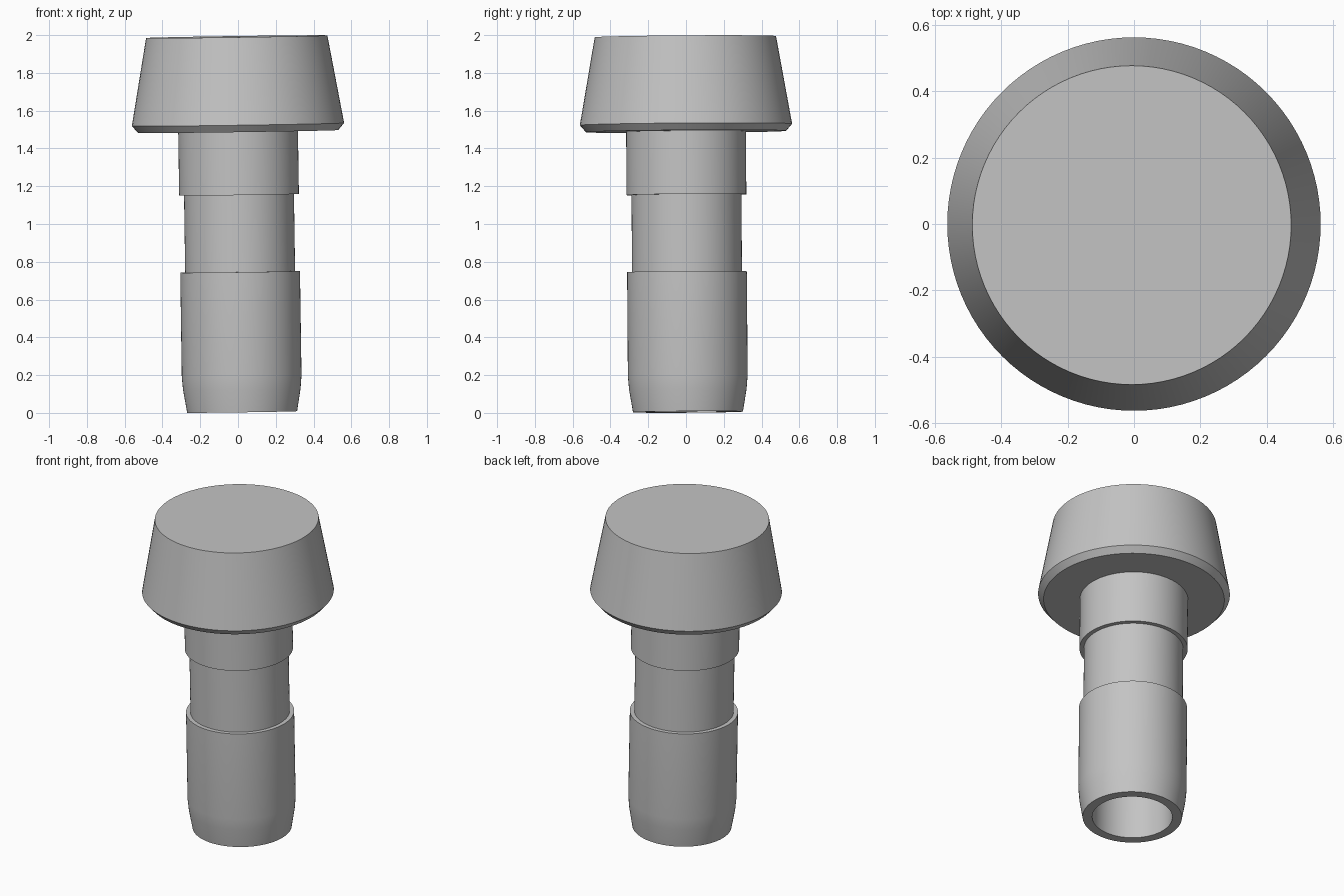
import bpy, bmesh, math
from mathutils import Vector

cube = bpy.data.objects.get("Cube")
if cube:
    bpy.data.objects.remove(cube, do_unlink=True)

# Single grey material
grey = bpy.data.materials.new("plain grey")
grey.use_nodes = True
colour = (0.55, 0.55, 0.55, 1)
grey.diffuse_color = colour
grey.node_tree.nodes["Principled BSDF"].inputs["Base Color"].default_value = colour

SIDES = 96
# Slightly leaning axis
AXIS = Vector((-0.0145, -0.007, 1)).normalized()
LEAN = Vector((0, 0, 1)).rotation_difference(AXIS)


def lathe(name, profile):
    """Revolve (radius, height) points; zero radius closes the surface."""
    bm = bmesh.new()
    verts = [bm.verts.new((r, 0, z)) for r, z in profile]
    edges = [bm.edges.new(pair) for pair in zip(verts, verts[1:])]
    bmesh.ops.spin(bm, geom=verts + edges, cent=(0, 0, 0), axis=(0, 0, 1),
                   angle=math.tau, steps=SIDES, use_merge=True)
    bmesh.ops.remove_doubles(bm, verts=bm.verts, dist=1e-5)
    bmesh.ops.recalc_face_normals(bm, faces=bm.faces)
    mesh = bpy.data.meshes.new(name)
    bm.to_mesh(mesh)
    bm.free()
    mesh.materials.append(grey)
    obj = bpy.data.objects.new(name, mesh)
    bpy.context.collection.objects.link(obj)
    obj.rotation_mode = 'QUATERNION'
    obj.rotation_quaternion = LEAN
    obj.location = (0.022, 0.0105, 0.005)
    bpy.ops.object.select_all(action='DESELECT')
    obj.select_set(True)
    bpy.context.view_layer.objects.active = obj
    bpy.ops.object.shade_smooth_by_angle(angle=math.radians(20))
    return obj


# Pin: tapered head, stepped shank, chamfered tip and hollow bore
lathe("stepped_pin", [
    (0, 1.987), (0.48, 1.987),
    (0.562, 1.522), (0.53, 1.485),
    (0.317, 1.485), (0.317, 1.15),
    (0.291, 1.15), (0.291, 0.742),
    (0.317, 0.742), (0.317, 0.19), (0.311, 0.12), (0.291, 0),
    (0.235, 0), (0.235, 1.485), (0, 1.485),
])
